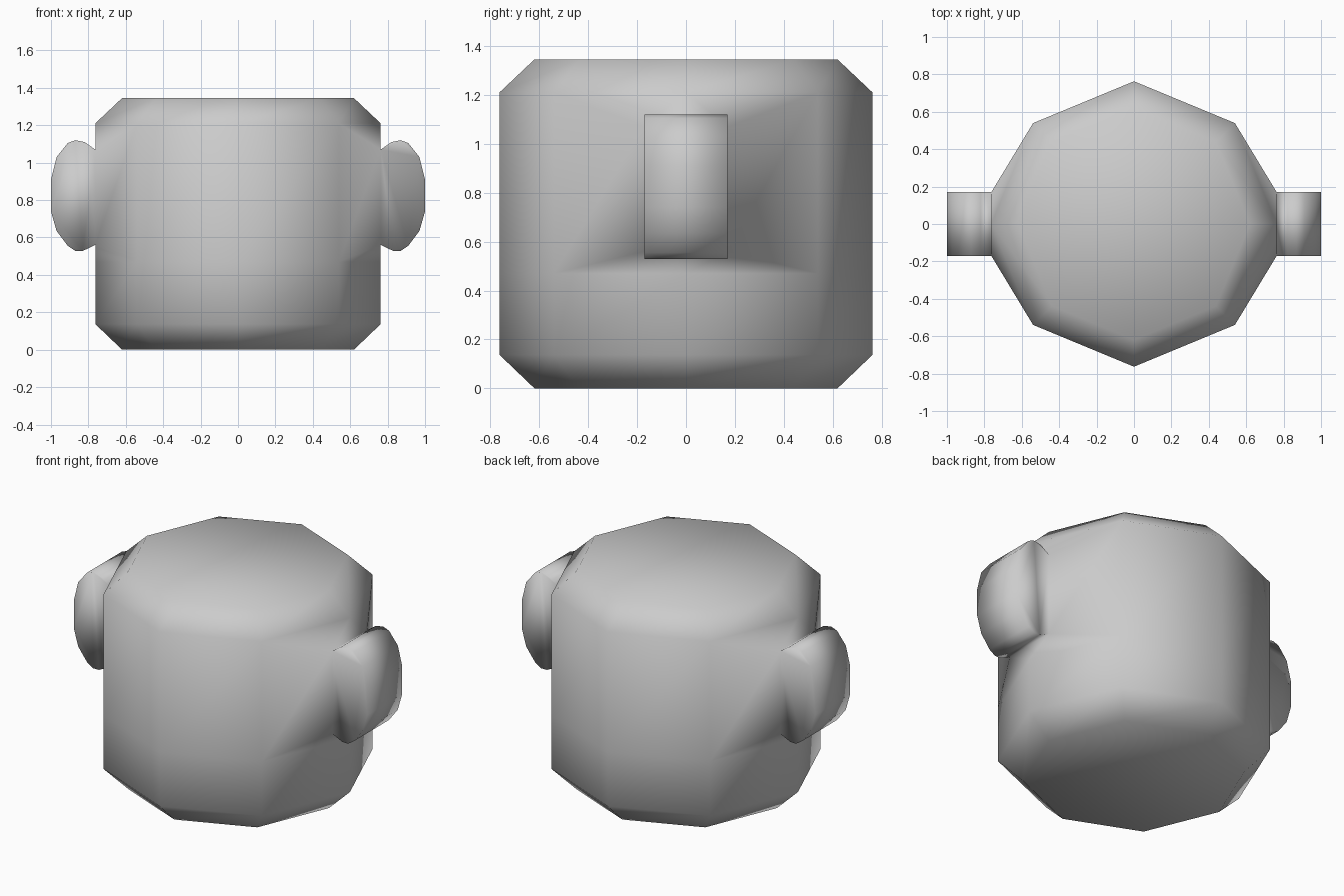
import bpy, bmesh
from math import cos, sin, pi

if "Cube" in bpy.data.objects:
    bpy.data.objects.remove(bpy.data.objects["Cube"])

bm = bmesh.new()

# Eight-sided body: stacked rings (radius, height)
rings = []
for r, z in [(0.62, 0), (0.763, 0.137), (0.763, 0.47), (0.763, 1.21), (0.62, 1.345)]:
    rings.append([bm.verts.new((r * cos(i * pi / 4), r * sin(i * pi / 4), z)) for i in range(8)])

bm.faces.new(rings[0])
bm.faces.new(rings[-1])
for k in range(4):
    for i in range(8):
        if k == 2 and i in (7, 0, 3, 4):
            continue  # openings for the side lugs
        j = (i + 1) % 8
        bm.faces.new((rings[k][i], rings[k][j], rings[k + 1][j], rings[k + 1][i]))

# Rounded lug outline (x, z), running from its lower root to its upper root
outline = [(0.763, 0.56), (0.83, 0.528), (0.87, 0.528), (0.91, 0.555), (0.97, 0.635),
           (1.0, 0.74), (1.0, 0.91), (0.97, 1.03), (0.91, 1.105), (0.87, 1.12),
           (0.82, 1.11), (0.763, 1.07)]


def side_lug(s, a, b, c):
    """Blend the body opening into a lug root, then build the lug."""
    near = [bm.verts.new((s * x, -0.17 * s, z)) for x, z in outline]
    far = [bm.verts.new((s * x, 0.17 * s, z)) for x, z in outline]
    lo, hi = rings[2], rings[3]
    A, B, C = lo[a], lo[b], lo[c]
    F, E, D = hi[a], hi[b], hi[c]
    p, q, r, t = near[0], far[0], far[-1], near[-1]
    for f in [(A, p, t, F), (A, B, p), (B, q, p), (B, C, q),
              (q, C, D, r), (r, D, E), (r, E, t), (t, E, F)]:
        bm.faces.new(f)
    for i in range(len(outline) - 1):
        bm.faces.new((near[i], far[i], far[i + 1], near[i + 1]))
    bm.faces.new(near)
    bm.faces.new(far)


side_lug(1, 7, 0, 1)
side_lug(-1, 3, 4, 5)

bmesh.ops.recalc_face_normals(bm, faces=bm.faces[:])
for f in bm.faces:
    f.smooth = True

mesh = bpy.data.meshes.new("pot_body")
bm.to_mesh(mesh)
bm.free()
bpy.context.collection.objects.link(bpy.data.objects.new("pot_body_with_lugs", mesh))
